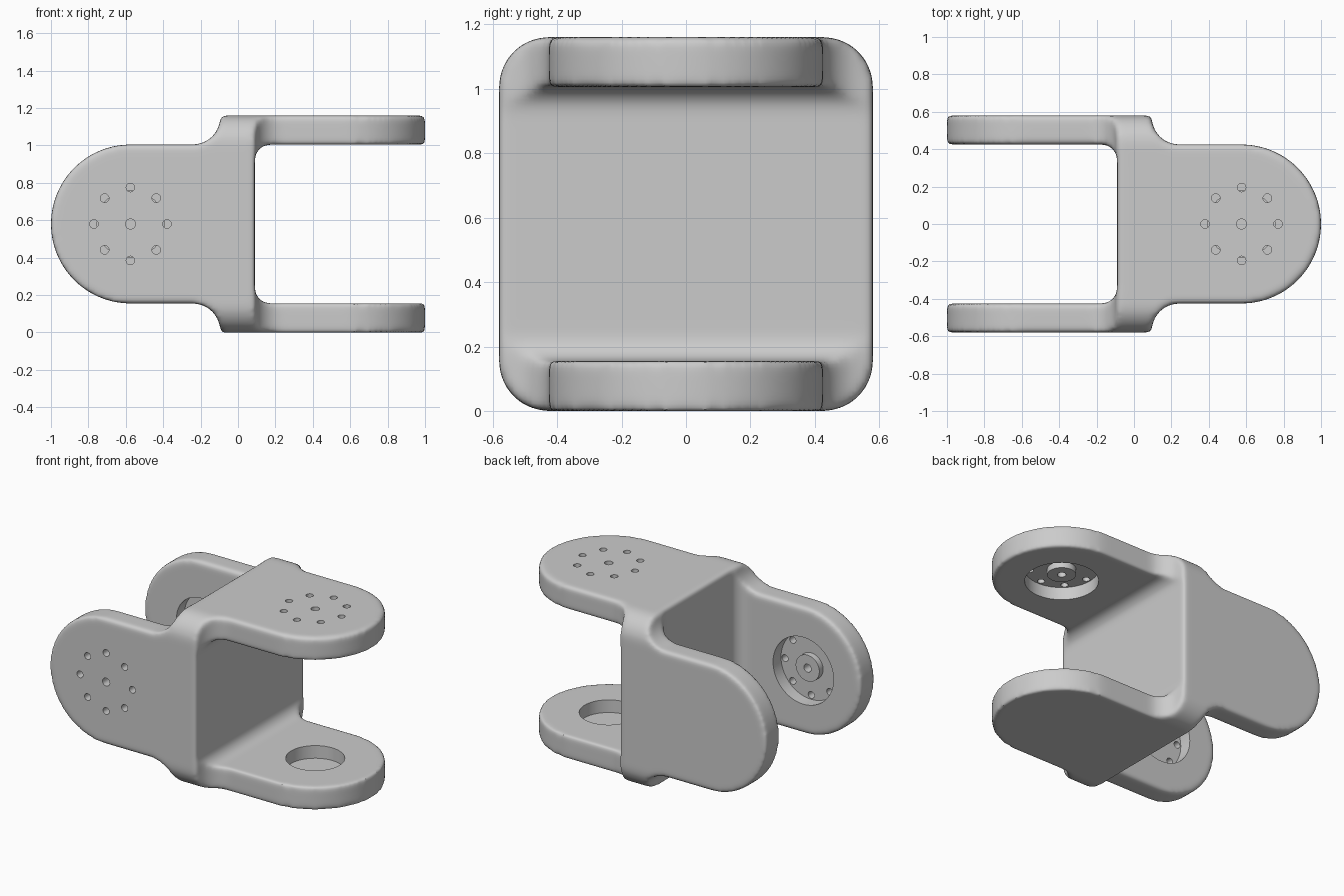
import bpy, bmesh
from math import sin, cos, pi, radians
from mathutils import Matrix, Vector

cube = bpy.data.objects.get("Cube")
if cube:
    bpy.data.objects.remove(cube, do_unlink=True)

HALF = 0.58        # half the height and depth of the bracket
INNER = 0.425      # inner face of each ear, also the ear half width
LOBE = 0.575       # centre of each rounded ear end
RECESS = 0.085     # depth of the round pockets


def arc(cx, cy, r, start, end, steps=16):
    angles = [radians(start + (end - start) * i / steps) for i in range(steps + 1)]
    return [(cx + r * cos(a), cy + r * sin(a)) for a in angles]


def make_object(name, bm):
    bmesh.ops.recalc_face_normals(bm, faces=bm.faces)
    mesh = bpy.data.meshes.new(name)
    bm.to_mesh(mesh)
    bm.free()
    obj = bpy.data.objects.new(name, mesh)
    bpy.context.collection.objects.link(obj)
    return obj


def prism(name, outline, place, axis, depth):
    """Extrude a closed outline evenly to both sides of its plane."""
    bm = bmesh.new()
    axis = Vector(axis)
    verts = [bm.verts.new(Vector(place(u, v)) - axis * depth) for u, v in outline]
    face = bm.faces.new(verts)
    new = bmesh.ops.extrude_face_region(bm, geom=[face])["geom"]
    moved = [g for g in new if isinstance(g, bmesh.types.BMVert)]
    bmesh.ops.translate(bm, verts=moved, vec=axis * depth * 2)
    return make_object(name, bm)


def apply_modifier(obj, kind, **settings):
    mod = obj.modifiers.new(kind.title(), kind)
    for key, value in settings.items():
        setattr(mod, key, value)
    bpy.ops.object.select_all(action='DESELECT')
    obj.select_set(True)
    bpy.context.view_layer.objects.active = obj
    bpy.ops.object.modifier_apply(modifier=mod.name)


def combine(obj, tool, operation):
    tool.hide_render = True
    apply_modifier(obj, 'BOOLEAN', object=tool, operation=operation, solver='EXACT')
    bpy.data.objects.remove(tool, do_unlink=True)


def cylinders(name, parts):
    """Parts are (frame, u, v, radius, low, high) along each frame's z axis."""
    bm = bmesh.new()
    for frame, u, v, radius, low, high in parts:
        bmesh.ops.create_cone(
            bm, cap_ends=True, segments=64 if radius > 0.05 else 20,
            radius1=radius, radius2=radius, depth=high - low,
            matrix=frame @ Matrix.Translation((u, v, (low + high) / 2)))
    return make_object(name, bm)


# Outline: a rounded ear on one side and an open fork on the other
upper = arc(LOBE, 0, INNER, 0, 90, 28)
upper += arc(0.24, 0.57, 0.145, 270, 180)
upper += [(0.095, 0.7), (-1.1, 0.7), (-1.1, INNER)]
upper += arc(-0.17, INNER - 0.08, 0.08, 90, 0, 10)
outline = upper + [(u, -v) for u, v in reversed(upper[1:])]

# Rounded square seen along the length
square = []
for k, (sx, sy) in enumerate([(1, 1), (-1, 1), (-1, -1), (1, -1)]):
    c = HALF - 0.155
    square += arc(sx * c, sy * c, 0.155, 90 * k, 90 * k + 90, 12)

# The two crossed forks come from intersecting the three prisms
bracket = prism("double_fork_bracket", outline,
                lambda u, v: (u, v, HALF), (0, 0, 1), 0.8)
side_prism = prism("side_prism", outline,
                   lambda u, v: (-u, 0, v + HALF), (0, 1, 0), 0.8)
end_prism = prism("end_prism", square,
                  lambda u, v: (0, u, v + HALF), (1, 0, 0), 1.3)
combine(bracket, side_prism, 'INTERSECT')
combine(bracket, end_prism, 'INTERSECT')

# Soft rounded edges all over
apply_modifier(bracket, 'REMESH', mode='VOXEL', voxel_size=0.014)
apply_modifier(bracket, 'SMOOTH', factor=0.5, iterations=12)


# Frames on the inner faces of the ears, z pointing into the fork
def ear_frame(location, direction):
    turn = Vector(direction).to_track_quat('Z', 'Y').to_matrix().to_4x4()
    return Matrix.Translation(location) @ turn


front = ear_frame((-LOBE, -INNER, HALF), (0, 1, 0))
back = ear_frame((-LOBE, INNER, HALF), (0, -1, 0))
top = ear_frame((LOBE, 0, HALF + INNER), (0, 0, -1))
bottom = ear_frame((LOBE, 0, HALF - INNER), (0, 0, 1))

# Pockets: wide ones on the drilled ears, plain ones opposite
pockets = [(f, 0, 0, 0.225, -RECESS, 0.05) for f in (front, top)]
pockets += [(f, 0, 0, 0.18, -RECESS, 0.05) for f in (back, bottom)]
combine(bracket, cylinders("pocket_cutter", pockets), 'DIFFERENCE')

# Round boss in the middle of each wide pocket
bosses = [(f, 0, 0, 0.088, -0.11, -0.045) for f in (front, top)]
combine(bracket, cylinders("pocket_boss", bosses), 'UNION')

# Screw holes: a ring of eight and one in the centre
holes = []
for f in (front, top):
    holes.append((f, 0, 0, 0.027, -0.25, 0.05))
    for i in range(8):
        a = i * pi / 4
        holes.append((f, 0.195 * cos(a), 0.195 * sin(a), 0.023, -0.25, 0.05))
combine(bracket, cylinders("screw_hole_cutter", holes), 'DIFFERENCE')

# One grey finish
grey = bpy.data.materials.new("plain_grey")
grey.use_nodes = True
colour = (0.6, 0.6, 0.6, 1)
grey.diffuse_color = colour
grey.node_tree.nodes["Principled BSDF"].inputs["Base Color"].default_value = colour
bracket.data.materials.clear()
bracket.data.materials.append(grey)
for poly in bracket.data.polygons:
    poly.material_index = 0

bpy.ops.object.select_all(action='DESELECT')
bracket.select_set(True)
bpy.context.view_layer.objects.active = bracket
bpy.ops.object.shade_smooth_by_angle(angle=radians(40))
